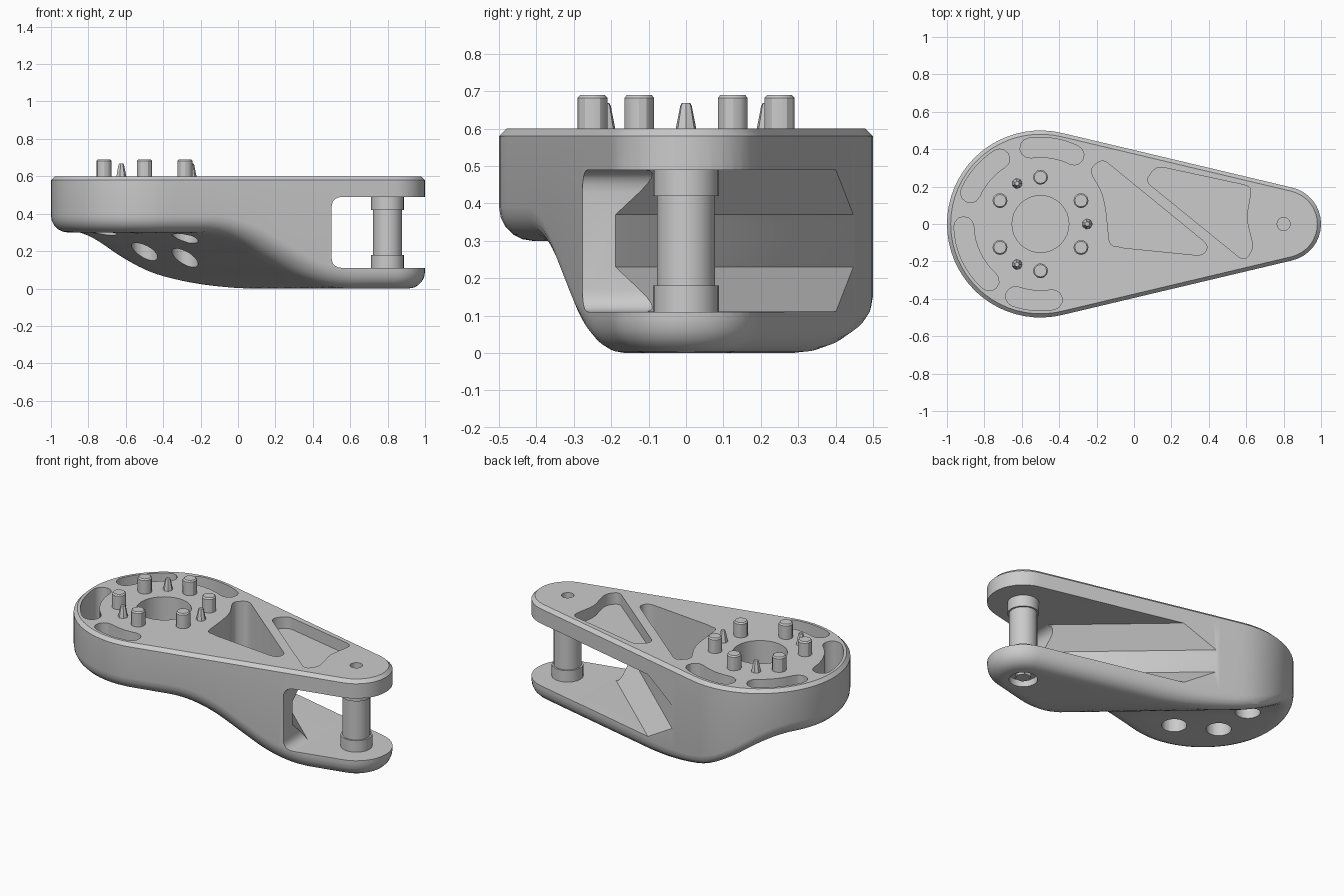
import bpy, bmesh
from math import sin, cos, pi, radians, sqrt, asin
from mathutils import Vector, Matrix

if "Cube" in bpy.data.objects:
    bpy.data.objects.remove(bpy.data.objects["Cube"])

HUB, TIP, HUB_R, TIP_R = -0.5, 0.8, 0.5, 0.2
SX, SY = 0.662, 0.749            # oblique direction of the sloping underside and pocket


def finish(name, bm, smooth=True):
    bmesh.ops.recalc_face_normals(bm, faces=bm.faces[:])
    me = bpy.data.meshes.new(name)
    bm.to_mesh(me)
    bm.free()
    ob = bpy.data.objects.new(name, me)
    bpy.context.collection.objects.link(ob)
    if smooth:
        shade(ob)
    return ob


def shade(ob):
    bpy.ops.object.select_all(action='DESELECT')
    ob.select_set(True)
    bpy.context.view_layer.objects.active = ob
    bpy.ops.object.shade_smooth_by_angle(angle=radians(30))


def prism(bm, pts, a, b, mat=Matrix()):
    lo = [bm.verts.new(mat @ Vector((x, y, a))) for x, y in pts]
    hi = [bm.verts.new(mat @ Vector((x, y, b))) for x, y in pts]
    n = len(pts)
    bm.faces.new(lo[::-1])
    bm.faces.new(hi)
    for i in range(n):
        j = (i + 1) % n
        bm.faces.new((lo[i], lo[j], hi[j], hi[i]))


def rounded(pts, r=0.04, n=4):
    out = []
    for i, p in enumerate(pts):
        p, q, s = Vector(p), Vector(pts[i - 1]), Vector(pts[(i + 1) % len(pts)])
        a = p + (q - p).normalized() * min(r, (q - p).length * 0.48)
        b = p + (s - p).normalized() * min(r, (s - p).length * 0.48)
        for k in range(n + 1):
            t = k / n
            out.append(tuple(a * (1 - t) ** 2 + p * 2 * t * (1 - t) + b * t * t))
    return out


def circle(x, y, r, n=24):
    return [(x + r * cos(2 * pi * i / n), y + r * sin(2 * pi * i / n)) for i in range(n)]


def arc_slot(a0, a1, r=0.41, w=0.053):
    a0, a1 = radians(a0), radians(a1)
    pts = [(HUB + (r + w) * cos(a), (r + w) * sin(a)) for a in [a0 + (a1 - a0) * k / 8 for k in range(9)]]
    for k in range(1, 6):
        a = a1 + pi * k / 6
        pts.append((HUB + r * cos(a1) + w * cos(a), r * sin(a1) + w * sin(a)))
    pts += [(HUB + (r - w) * cos(a), (r - w) * sin(a)) for a in [a1 + (a0 - a1) * k / 8 for k in range(9)]]
    for k in range(1, 6):
        a = a0 + pi + pi * k / 6
        pts.append((HUB + r * cos(a0) + w * cos(a), r * sin(a0) + w * sin(a)))
    return pts


def lathe(bm, x, y, profile, n=16):
    rings = [[bm.verts.new((px, py, z)) for px, py in circle(x, y, r, n)] for r, z in profile]
    bm.faces.new(rings[0][::-1])
    bm.faces.new(rings[-1])
    for lo, hi in zip(rings, rings[1:]):
        for i in range(n):
            j = (i + 1) % n
            bm.faces.new((lo[i], lo[j], hi[j], hi[i]))


# underside height: flat 0.3 under the hub, oblique ramp, flat 0 under the fork
def smax(a, b, k=0.1):
    h = max(k - abs(a - b), 0) / k
    return max(a, b) + h * h * k / 4


def underside(x, y):
    ramp = 0.0966 - 0.7205 * (SX * x + SY * y)
    return max(0.0, -smax(-smax(ramp, 0.0), -0.3))


# outline samples: (axis x, radius, angle) of the teardrop plan
tan_a = pi / 2 - asin((HUB_R - TIP_R) / (TIP - HUB))
LINE = 26
samples = [(TIP, TIP_R, -tan_a + 2 * tan_a * i / 16) for i in range(17)]
samples += [(TIP + (HUB - TIP) * i / LINE, TIP_R + (HUB_R - TIP_R) * i / LINE, tan_a) for i in range(1, LINE)]
samples += [(HUB, HUB_R, tan_a + (2 * pi - 2 * tan_a) * i / 36) for i in range(37)]
samples += [(HUB + (TIP - HUB) * i / LINE, HUB_R + (TIP_R - HUB_R) * i / LINE, -tan_a) for i in range(1, LINE)]

# arm body with rounded bottom edge and chamfered top edge
bm = bmesh.new()
FIL = 0.09
insets = [0.02, 0.0] + [FIL * (1 - cos(pi / 2 * k / 5)) for k in range(6)]
rings = []
for k in range(12):
    ring = []
    for cx, R, a in samples:
        d = insets[k] if k < 8 else FIL + (R - FIL) * (k - 7) / 4
        x, y = cx + (R - d) * cos(a), (R - d) * sin(a)
        if k < 2:
            z = (0.6, 0.58)[k]
        else:
            q = max(0, FIL - d) / FIL
            z = underside(x, y) + FIL * (1 - sqrt(max(0, 1 - q * q)))
        ring.append(bm.verts.new((x, y, z)))
    rings.append(ring)
bm.faces.new(rings[0])
n = len(samples)
for hi, lo in zip(rings, rings[1:]):
    for i in range(n):
        j = (i + 1) % n
        bm.faces.new((lo[i], lo[j], hi[j], hi[i]))
bmesh.ops.remove_doubles(bm, verts=bm.verts[:], dist=1e-4)
bmesh.ops.triangulate(bm, faces=[f for f in bm.faces if len(f.verts) == 4])
body = finish("arm_body", bm, False)

bolts = [(HUB + 0.25 * cos(radians(30 + 60 * i)), 0.25 * sin(radians(30 + 60 * i))) for i in range(6)]

# lightening pockets, hub bore, pin hole (from the top)
bm = bmesh.new()
for a0, a1 in ((64, 98), (122, 156), (182, 228), (251, 279)):
    prism(bm, arc_slot(a0, a1), 0.38, 0.8)
prism(bm, rounded([(-.24, .29), (-.17, .35), (.40, -.115), (.37, -.17), (-.13, -.12), (-.15, .08), (-.17, .17)]), 0.25, 0.8)
prism(bm, rounded([(-.33, -.42), (-.33, -.33), (-.2, -.24), (-.13, -.11), (.35, -.22), (.35, -.28), (-.25, -.42)]), 0.38, 0.8)
prism(bm, rounded([(.06, .23), (.12, .31), (.63, .2), (.6, .03), (.64, -.13), (.59, -.2)]), 0.53, 0.8)
prism(bm, circle(HUB, 0, 0.152, 32), 0.36, 0.8)
prism(bm, circle(TIP, 0, 0.035, 16), 0.54, 0.8)
pockets = finish("pocket_cutter", bm, False)

# bolt counterbores and pin recess (from below)
bm = bmesh.new()
for x, y in bolts:
    prism(bm, circle(x, y, 0.07), -0.1, 0.48)
prism(bm, circle(TIP, 0, 0.08, 16), -0.1, 0.04)
bores = finish("bore_cutter", bm, False)

# fork slot across the tip
bm = bmesh.new()
prism(bm, rounded([(.5, .11), (1.3, .11), (1.3, .49), (.5, .49)], 0.06, 5), -1, 1,
      Matrix(((1, 0, 0, 0), (0, 0, 1, 0), (0, 1, 0, 0), (0, 0, 0, 1))))
slot = finish("slot_cutter", bm, False)

# oblique chamfered clearance pocket opening to the back
bm = bmesh.new()
prism(bm, [(.19, .23), (.19, .37), (.285, .489), (1.5, .489), (1.5, .111), (.285, .111)], -1.5, 1.5,
      Matrix(((SX, 0, -SY, 0), (SY, 0, SX, 0), (0, 1, 0, 0), (0, 0, 0, 1))))
clearance = finish("clearance_cutter", bm, False)


def volume(ob):
    b = bmesh.new()
    b.from_mesh(ob.data)
    v = b.calc_volume()
    b.free()
    return v


# cut each shape, falling back to another solver if a cut collapses
for cutter in (clearance, slot, pockets, bores):
    cutter.hide_render = True
    before = body.data.copy()
    v0 = volume(body)
    for solver in ('MANIFOLD', 'EXACT', 'FLOAT'):
        body.data = before.copy()
        m = body.modifiers.new("cut", 'BOOLEAN')
        m.operation, m.solver, m.object = 'DIFFERENCE', solver, cutter
        bpy.context.view_layer.objects.active = body
        bpy.ops.object.modifier_apply(modifier=m.name)
        if 0.5 * v0 < volume(body) < 0.999 * v0:
            break
    bpy.data.objects.remove(cutter)
shade(body)

# mounting bolts around the hub
bm = bmesh.new()
for x, y in bolts:
    lathe(bm, x, y, [(.04, .47), (.04, .682), (.033, .69)], 12)
finish("mounting_bolts", bm)

# tapered locating dowels
bm = bmesh.new()
for a in (0, 120, 240):
    lathe(bm, HUB + .25 * cos(radians(a)), .25 * sin(radians(a)), [(.03, .59), (.016, .66), (.012, .668)], 7)
finish("locating_dowels", bm)

# fork pin with collars
bm = bmesh.new()
lathe(bm, TIP, 0, [(.088, .1), (.088, .18), (.078, .18), (.078, .42), (.088, .42), (.088, .495)], 20)
finish("fork_pin", bm)

# pin head in the bottom recess
bm = bmesh.new()
lathe(bm, TIP, 0, [(.045, .012), (.045, .05)], 6)
finish("pin_head", bm)
